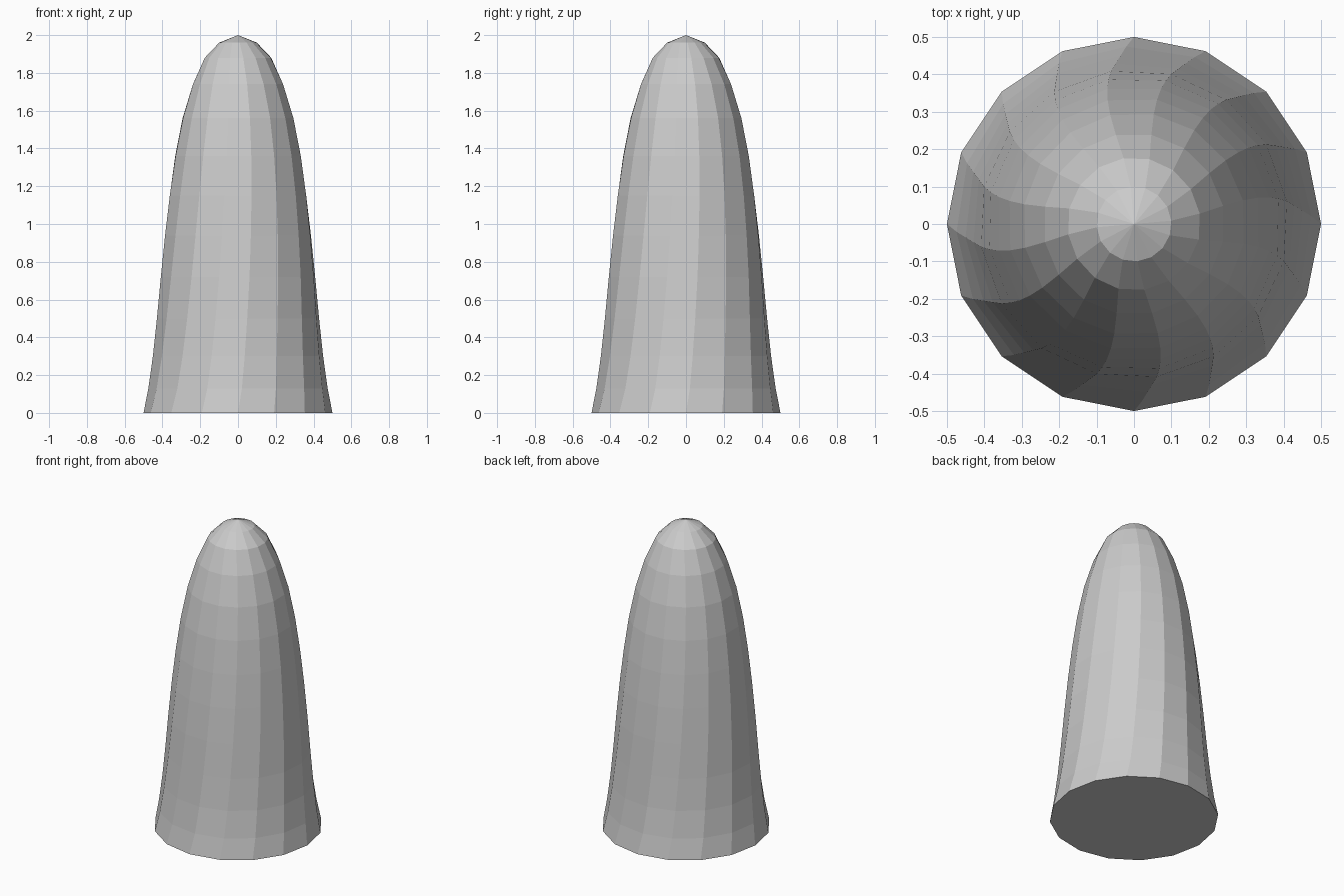
import bpy, bmesh
from math import cos, sin, pi, radians

if "Cube" in bpy.data.objects:
    bpy.data.objects.remove(bpy.data.objects["Cube"])

SIDES = 16
# height, radius, twist in degrees for each ring
RINGS = [(0, .5, 0), (.13, .475, 2.5), (.3, .452, 4.5), (.5, .432, 6.5), (.72, .413, 8.5),
         (.94, .392, 10), (1.15, .368, 11.2), (1.36, .338, 12), (1.56, .298, 12.3),
         (1.74, .243, 11.5), (1.88, .178, 9), (1.96, .1, 5)]

bm = bmesh.new()
rings = []
for z, r, twist in RINGS:
    angles = [2 * pi * i / SIDES + radians(twist) for i in range(SIDES)]
    rings.append([bm.verts.new((r * cos(a), r * sin(a), z)) for a in angles])

# twisted side walls
for low, high in zip(rings, rings[1:]):
    for i in range(SIDES):
        j = (i + 1) % SIDES
        bm.faces.new((low[i], low[j], high[j], high[i]))

# pointed tip and flat base
tip = bm.verts.new((0, 0, 2))
for i in range(SIDES):
    bm.faces.new((rings[-1][i], rings[-1][(i + 1) % SIDES], tip))
bm.faces.new(rings[0][::-1])

mesh = bpy.data.meshes.new("twisted_spike")
bm.to_mesh(mesh)
bm.free()
bpy.context.collection.objects.link(bpy.data.objects.new("twisted_spike", mesh))
